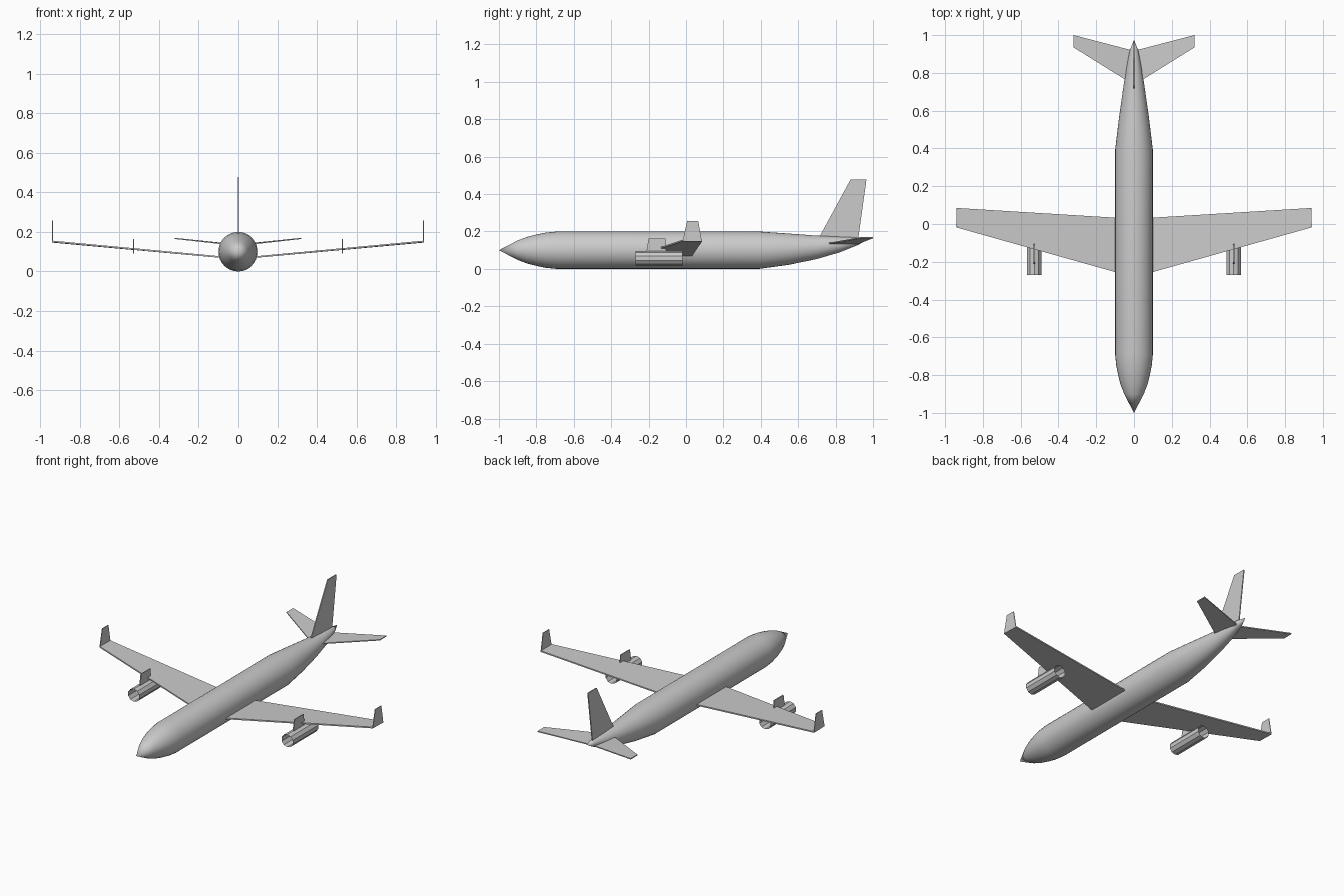
import bpy, bmesh, math
from mathutils import Vector

if "Cube" in bpy.data.objects:
    bpy.data.objects.remove(bpy.data.objects["Cube"])


def finish(name, bm, smooth=False):
    bmesh.ops.recalc_face_normals(bm, faces=bm.faces)
    me = bpy.data.meshes.new(name)
    bm.to_mesh(me)
    bm.free()
    ob = bpy.data.objects.new(name, me)
    bpy.context.collection.objects.link(ob)
    if smooth:
        bpy.ops.object.select_all(action='DESELECT')
        bpy.context.view_layer.objects.active = ob
        ob.select_set(True)
        bpy.ops.object.shade_smooth_by_angle(angle=math.radians(30))
    return ob


def plate(name, corners, offset):
    """Flat panel through four corners, thickened by +/- offset."""
    bm = bmesh.new()
    o = Vector(offset)
    a = [bm.verts.new(Vector(c) - o) for c in corners]
    b = [bm.verts.new(Vector(c) + o) for c in corners]
    bm.faces.new(a)
    bm.faces.new(b[::-1])
    n = len(corners)
    for i in range(n):
        bm.faces.new((a[i], a[(i + 1) % n], b[(i + 1) % n], b[i]))
    return finish(name, bm)


def tube(name, rings, sides, turn=0.0, centre_x=0.0, smooth=True, tips=None):
    """Loft rings of (y, half width, bottom z, top z); optional tip points."""
    bm = bmesh.new()
    loops = []
    for y, w, z0, z1 in rings:
        loops.append([bm.verts.new((centre_x + w * math.cos(t), y,
                                    (z0 + z1) / 2 + (z1 - z0) / 2 * math.sin(t)))
                      for t in (turn + math.tau * i / sides for i in range(sides))])
    for p, q in zip(loops, loops[1:]):
        for i in range(sides):
            j = (i + 1) % sides
            bm.faces.new((p[i], p[j], q[j], q[i]))
    if tips:
        for loop, tip in zip((loops[0], loops[-1]), tips):
            v = bm.verts.new(tip)
            for i in range(sides):
                bm.faces.new((loop[i], loop[(i + 1) % sides], v))
    return finish(name, bm, smooth)


# Fuselage: pointed nose, straight barrel, upswept tail
tube("fuselage", [
    (-0.90, 0.052, 0.048, 0.152),
    (-0.85, 0.071, 0.029, 0.171),
    (-0.80, 0.084, 0.016, 0.184),
    (-0.75, 0.094, 0.006, 0.194),
    (-0.69, 0.10, 0.0, 0.20),
    (0.39, 0.10, 0.0, 0.20),
    (0.55, 0.081, 0.022, 0.189),
    (0.70, 0.060, 0.053, 0.178),
    (0.82, 0.042, 0.088, 0.172),
    (0.92, 0.022, 0.128, 0.168),
], 32, tips=((0, -1.0, 0.10), (0, 0.975, 0.160)))

# Tail fin
plate("tail_fin", [(0, 0.71, 0.165), (0, 0.92, 0.155),
                   (0, 0.965, 0.478), (0, 0.88, 0.478)], (0.003, 0, 0))

for s, side in ((1, "right"), (-1, "left")):
    # Main wing with upturned tip
    plate("wing_" + side, [(s * 0.09, -0.257, 0.073), (s * 0.94, -0.018, 0.152),
                           (s * 0.94, 0.085, 0.150), (s * 0.09, 0.033, 0.073)],
          (0, 0, 0.004))
    plate("winglet_" + side, [(s * 0.938, -0.018, 0.150), (s * 0.938, 0.085, 0.147),
                              (s * 0.938, 0.065, 0.257), (s * 0.938, 0.006, 0.257)],
          (0.002, 0, 0))
    # Tailplane
    plate("tailplane_" + side, [(s * 0.02, 0.748, 0.134), (s * 0.32, 0.935, 0.167),
                                (s * 0.32, 1.0, 0.167), (s * 0.02, 0.922, 0.136)],
          (0, 0, 0.003))
    # Open engine tube and its pylon
    tube("engine_" + side, [(-0.27, 0.040, 0.018, 0.096), (-0.02, 0.040, 0.018, 0.096)],
         10, math.pi / 10, s * 0.528, smooth=False)
    plate("engine_pylon_" + side, [(s * 0.528, -0.212, 0.09), (s * 0.528, -0.105, 0.09),
                                   (s * 0.528, -0.11, 0.163), (s * 0.528, -0.200, 0.163)],
          (0.003, 0, 0))
